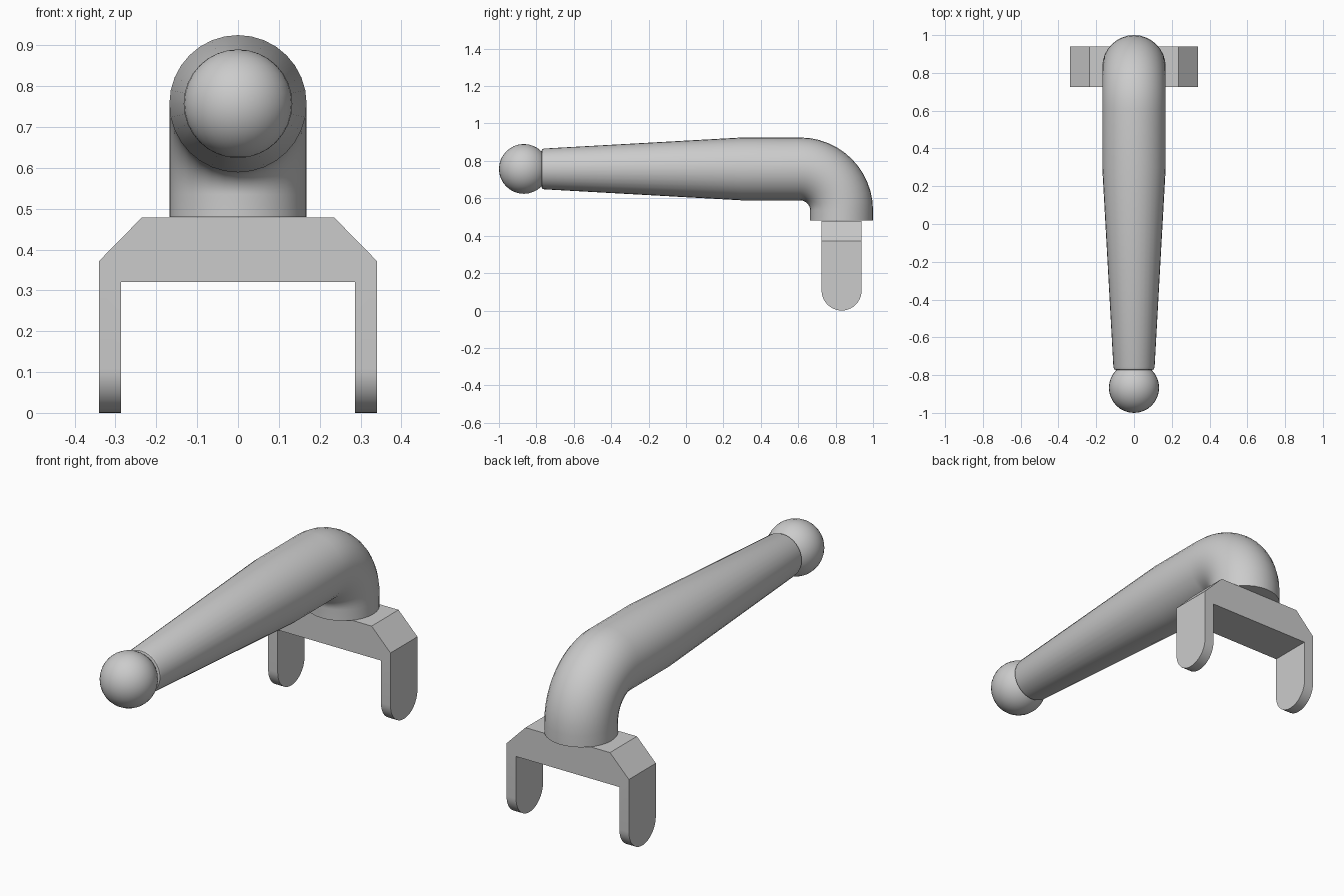
import bpy, bmesh
from math import sin, cos, pi, radians
from mathutils import Vector

cube = bpy.data.objects.get("Cube")
if cube:
    bpy.data.objects.remove(cube, do_unlink=True)

grey = bpy.data.materials.new("light_grey")
grey.use_nodes = True
grey.diffuse_color = (0.6, 0.6, 0.6, 1)
grey.node_tree.nodes["Principled BSDF"].inputs["Base Color"].default_value = (0.6, 0.6, 0.6, 1)

AXIS_Z = 0.757     # height of the lever axis
STEM_Y = 0.832     # centre of the stem and bracket
BEND = 0.222       # bend radius of the elbow


def add_object(name, bm, smooth=False):
    bmesh.ops.recalc_face_normals(bm, faces=bm.faces)
    mesh = bpy.data.meshes.new(name)
    bm.to_mesh(mesh)
    bm.free()
    mesh.materials.append(grey)
    obj = bpy.data.objects.new(name, mesh)
    bpy.context.collection.objects.link(obj)
    if smooth:
        bpy.ops.object.select_all(action="DESELECT")
        obj.select_set(True)
        bpy.context.view_layer.objects.active = obj
        bpy.ops.object.shade_smooth_by_angle(angle=radians(35))
    return obj


def prism(name, points, offset):
    """Extrude a closed outline along an offset."""
    bm = bmesh.new()
    face = bm.faces.new([bm.verts.new(p) for p in points])
    result = bmesh.ops.extrude_face_region(bm, geom=[face], use_keep_orig=True)
    moved = [v for v in result["geom"] if isinstance(v, bmesh.types.BMVert)]
    bmesh.ops.translate(bm, verts=moved, vec=offset)
    return add_object(name, bm)


def sweep(name, stations, sides=32):
    """Skin rings of (y, z, radius, turn) into a capped tube."""
    bm = bmesh.new()
    rings = []
    for y, z, radius, turn in stations:
        up = Vector((0, sin(turn), cos(turn)))
        ring = []
        for i in range(sides):
            a = 2 * pi * i / sides
            ring.append(bm.verts.new(Vector((0, y, z)) + radius * (Vector((cos(a), 0, 0)) + up * sin(a))))
        rings.append(ring)
    for a, b in zip(rings, rings[1:]):
        for i in range(sides):
            j = (i + 1) % sides
            bm.faces.new((a[i], a[j], b[j], b[i]))
    bm.faces.new(rings[0])
    bm.faces.new(rings[-1])
    return add_object(name, bm, smooth=True)


# Tapered lever, elbow and stem
stations = [(-0.772, AXIS_Z, 0.098, 0), (-0.769, AXIS_Z, 0.105, 0),
            (-0.758, AXIS_Z, 0.109, 0), (0.3, AXIS_Z, 0.168, 0)]
for i in range(13):
    t = pi / 2 * i / 12
    stations.append((STEM_Y - BEND + BEND * sin(t), AXIS_Z - BEND + BEND * cos(t), 0.168, t))
stations.append((STEM_Y, 0.48, 0.168, pi / 2))
sweep("lever_handle", stations)

# Ball on the lever tip
bm = bmesh.new()
bmesh.ops.create_uvsphere(bm, u_segments=32, v_segments=16, radius=0.133)
bmesh.ops.translate(bm, verts=bm.verts, vec=(0, -0.867, AXIS_Z))
add_object("end_ball", bm, smooth=True)

# Forked bracket: chamfered arch, trimmed to rounded leg tips
half = [(0.287, 0.32), (0.287, -0.05), (0.34, -0.05), (0.34, 0.372), (0.235, 0.479)]
outline = half + [(-x, z) for x, z in reversed(half)]
bracket = prism("fork_bracket", [(x, 0.6, z) for x, z in outline], (0, 0.5, 0))

r = 0.107
side = [(STEM_Y - r, 0.6), (STEM_Y + r, 0.6)]
side += [(STEM_Y + r * cos(pi * i / 20), r - r * sin(pi * i / 20)) for i in range(21)]
cutter = prism("bracket_cutter", [(-0.5, y, z) for y, z in side], (1, 0, 0))
cutter.hide_render = True

trim = bracket.modifiers.new("rounded_tips", "BOOLEAN")
trim.operation = "INTERSECT"
trim.solver = "EXACT"
trim.object = cutter
bpy.ops.object.select_all(action="DESELECT")
bracket.select_set(True)
bpy.context.view_layer.objects.active = bracket
bpy.ops.object.modifier_apply(modifier=trim.name)
bpy.data.objects.remove(cutter, do_unlink=True)
bpy.ops.object.shade_smooth_by_angle(angle=radians(30))
